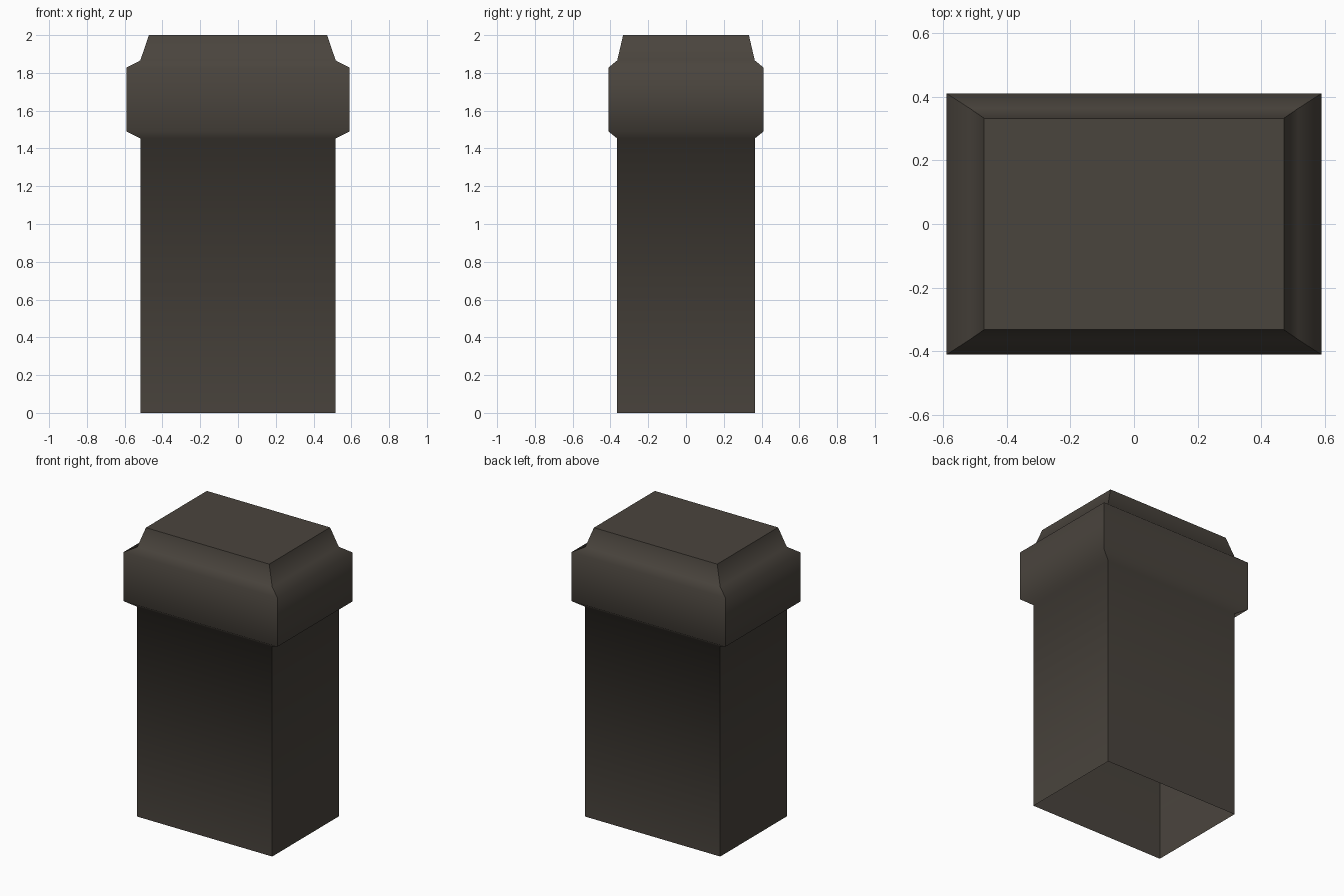
import bpy, bmesh

if "Cube" in bpy.data.objects:
    bpy.data.objects.remove(bpy.data.objects["Cube"])

# Dark stone colour
stone = bpy.data.materials.new("dark_stone")
stone.diffuse_color = (0.068, 0.058, 0.047, 1)
stone.use_nodes = True
stone.node_tree.nodes["Principled BSDF"].inputs["Base Color"].default_value = stone.diffuse_color

# Profile: (half width x, half depth y, height z), bottom to top
PROFILE = [
    (0.517, 0.364, 0.0),
    (0.517, 0.364, 1.453),
    (0.59, 0.411, 1.49),
    (0.59, 0.411, 1.828),
    (0.517, 0.364, 1.866),
    (0.472, 0.333, 2.0),
]
CORNERS = [(-1, -1), (1, -1), (1, 1), (-1, 1)]

# Capped pillar shell, open underneath
bm = bmesh.new()
rings = [[bm.verts.new((sx * x, sy * y, z)) for sx, sy in CORNERS]
         for x, y, z in PROFILE]
for low, high in zip(rings, rings[1:]):
    for i in range(4):
        j = (i + 1) % 4
        bm.faces.new((low[i], low[j], high[j], high[i])).smooth = True
        # Keep the upright corners crisp
        bm.edges.get((low[i], high[i])).smooth = False

# Flat top with a crisp rim
top = bm.faces.new(rings[-1])
for e in top.edges:
    e.smooth = False

mesh = bpy.data.meshes.new("capped_pillar")
bm.to_mesh(mesh)
bm.free()
mesh.materials.append(stone)
pillar = bpy.data.objects.new("capped_pillar", mesh)
bpy.context.collection.objects.link(pillar)
